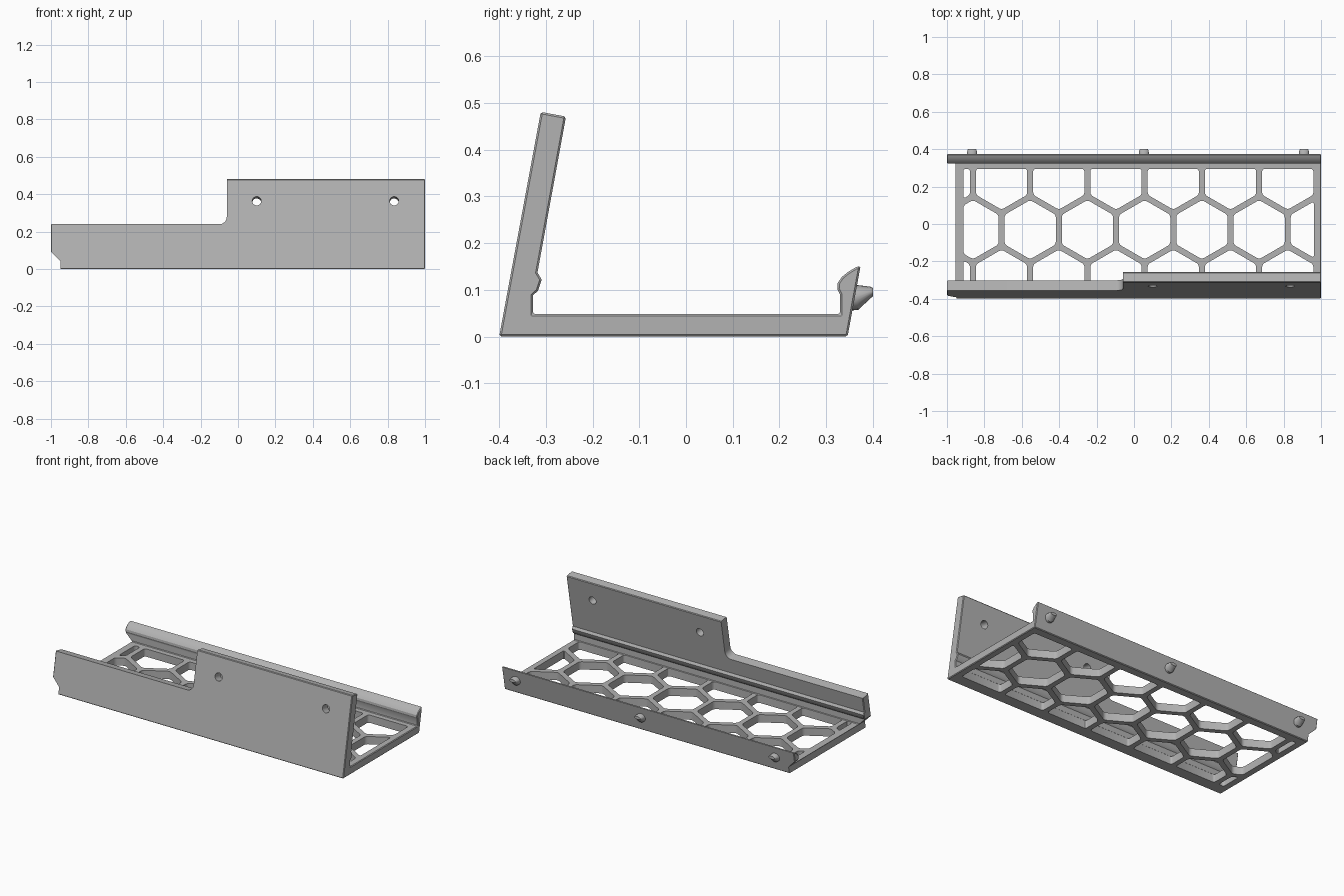
import bpy, bmesh, math
from mathutils import Vector, Matrix

cube = bpy.data.objects.get("Cube")
if cube:
    bpy.data.objects.remove(cube, do_unlink=True)

grey = bpy.data.materials.new("light grey plastic")
grey.use_nodes = True
grey.diffuse_color = (0.45, 0.45, 0.45, 1)
grey.node_tree.nodes["Principled BSDF"].inputs["Base Color"].default_value = grey.diffuse_color


def make_object(name, bm):
    bmesh.ops.recalc_face_normals(bm, faces=bm.faces[:])
    mesh = bpy.data.meshes.new(name)
    bm.to_mesh(mesh)
    bm.free()
    mesh.materials.append(grey)
    obj = bpy.data.objects.new(name, mesh)
    bpy.context.collection.objects.link(obj)
    return obj


def select_only(obj):
    bpy.ops.object.select_all(action='DESELECT')
    obj.select_set(True)
    bpy.context.view_layer.objects.active = obj


def apply_modifiers(obj):
    select_only(obj)
    for mod in list(obj.modifiers):
        bpy.ops.object.modifier_apply(modifier=mod.name)


def extrude_face(bm, face, offset):
    """Turn a flat face into a closed prism."""
    made = bmesh.ops.extrude_face_region(bm, geom=[face], use_keep_orig=True)
    verts = [g for g in made["geom"] if isinstance(g, bmesh.types.BMVert)]
    bmesh.ops.translate(bm, verts=verts, vec=offset)


def prism(bm, points, offset):
    extrude_face(bm, bm.faces.new([bm.verts.new(p) for p in points]), Vector(offset))


# Tilted frame of the front wall: x along, n through, t up the wall
TILT = math.atan2(0.089, 0.481)
THROUGH = Vector((0, math.cos(TILT), -math.sin(TILT)))


def on_wall(x, n, t):
    up = Vector((0, math.sin(TILT), math.cos(TILT)))
    return Vector((x, -0.4, 0)) + THROUGH * n + up * t


# Tray: one cross-section with front wall, floor and clip lip, run along x
section = [(-0.4, 0), (0.346, 0), (0.374, 0.152), (0.363, 0.148), (0.348, 0.139),
           (0.334, 0.128), (0.325, 0.115), (0.324, 0.102), (0.33, 0.09), (0.33, 0.048),
           (-0.328, 0.048), (-0.328, 0.088), (-0.317, 0.098), (-0.309, 0.122),
           (-0.318, 0.137), (-0.257, 0.471), (-0.311, 0.481)]
bm = bmesh.new()
prism(bm, [(-1, y, z) for y, z in section], (2, 0, 0))
tray = make_object("tray_body", bm)
bevel = tray.modifiers.new("edge", 'BEVEL')
bevel.width = 0.004
bevel.segments = 1
bevel.limit_method = 'ANGLE'
bevel.angle_limit = math.radians(50)
apply_modifiers(tray)

cut = bmesh.new()

# Chamfered notch at the lower right end
notch = [(-1.1, -0.1), (-0.95, -0.1), (-0.95, 0.043), (-1.1, 0.193)]
prism(cut, [(x, -0.6, z) for x, z in notch], (0, 1.2, 0))

# Step down in the front wall, with a filleted inner corner
step = [(-1.1, 0.6), (-1.1, 0.244)]
for i in range(9):
    a = math.radians(-90 + i * 90 / 8)
    step.append((-0.1 + 0.04 * math.cos(a), 0.284 + 0.04 * math.sin(a)))
step.append((-0.06, 0.6))
prism(cut, [on_wall(x, -0.1, t) for x, t in step], THROUGH * 0.25)

# Two round holes through the front wall
for x in (0.1, 0.835):
    ring = [math.tau * i / 32 for i in range(32)]
    prism(cut, [on_wall(x + 0.024 * math.cos(a), -0.1, 0.37 + 0.024 * math.sin(a))
                for a in ring], THROUGH * 0.25)

# Honeycomb openings, clipped to the floor frame, with rounded corners
PITCH = 0.306
RADIUS = (PITCH / 2 - 0.016) / math.cos(math.pi / 6)
frame = [((-0.912, 0, 0), (-1, 0, 0)), ((0.962, 0, 0), (1, 0, 0)),
         ((0, 0.295, 0), (0, 1, 0)), ((0, -0.325, 0), (0, -1, 0))]
for row in (-1, 0, 1):
    for col in range(8):
        cx = -0.861 + PITCH * (col - 0.5 * abs(row))
        cy = -0.03 + row * PITCH * math.sqrt(3) / 2
        hexa = bmesh.new()
        hexa.faces.new([hexa.verts.new((cx + RADIUS * math.sin(k * math.pi / 3),
                                        cy + RADIUS * math.cos(k * math.pi / 3), -0.05))
                        for k in range(6)])
        for co, no in frame:
            bmesh.ops.bisect_plane(hexa, geom=hexa.verts[:] + hexa.edges[:] + hexa.faces[:],
                                   plane_co=co, plane_no=no, clear_outer=True)
        if hexa.faces and sum(f.calc_area() for f in hexa.faces) > 0.0005:
            bmesh.ops.bevel(hexa, geom=hexa.verts[:], offset=0.014, segments=3,
                            profile=0.5, affect='VERTICES', clamp_overlap=True)
            outline = max(hexa.faces, key=lambda f: f.calc_area())
            prism(cut, [v.co.copy() for v in outline.verts], (0, 0, 0.11))
        hexa.free()

cutter = make_object("cutter", cut)
cutter.hide_render = True
boolean = tray.modifiers.new("openings", 'BOOLEAN')
boolean.operation = 'DIFFERENCE'
boolean.solver = 'EXACT'
boolean.object = cutter
apply_modifiers(tray)
bpy.data.objects.remove(cutter, do_unlink=True)
select_only(tray)
bpy.ops.object.shade_smooth_by_angle(angle=math.radians(30))

# Three tapered snap pegs on the back of the lip, steeper underneath
for name, x in (("right", -0.866), ("middle", 0.053), ("left", 0.909)):
    bm = bmesh.new()
    rings = []
    for y, z, rx, rz in ((0.35, 0.084, 0.028, 0.028), (0.364, 0.084, 0.028, 0.027),
                         (0.394, 0.094, 0.025, 0.013), (0.4, 0.095, 0.021, 0.009)):
        rings.append([bm.verts.new((x + rx * math.cos(a), y - 0.18 * rz * math.sin(a) * (y < 0.39),
                                    z + rz * math.sin(a)))
                      for a in (math.tau * i / 24 for i in range(24))])
    for low, high in zip(rings, rings[1:]):
        for i in range(24):
            j = (i + 1) % 24
            bm.faces.new((low[i], low[j], high[j], high[i]))
    bm.faces.new(rings[0])
    bm.faces.new(rings[-1])
    peg = make_object("snap_peg_" + name, bm)
    select_only(peg)
    bpy.ops.object.shade_smooth_by_angle(angle=math.radians(30))
